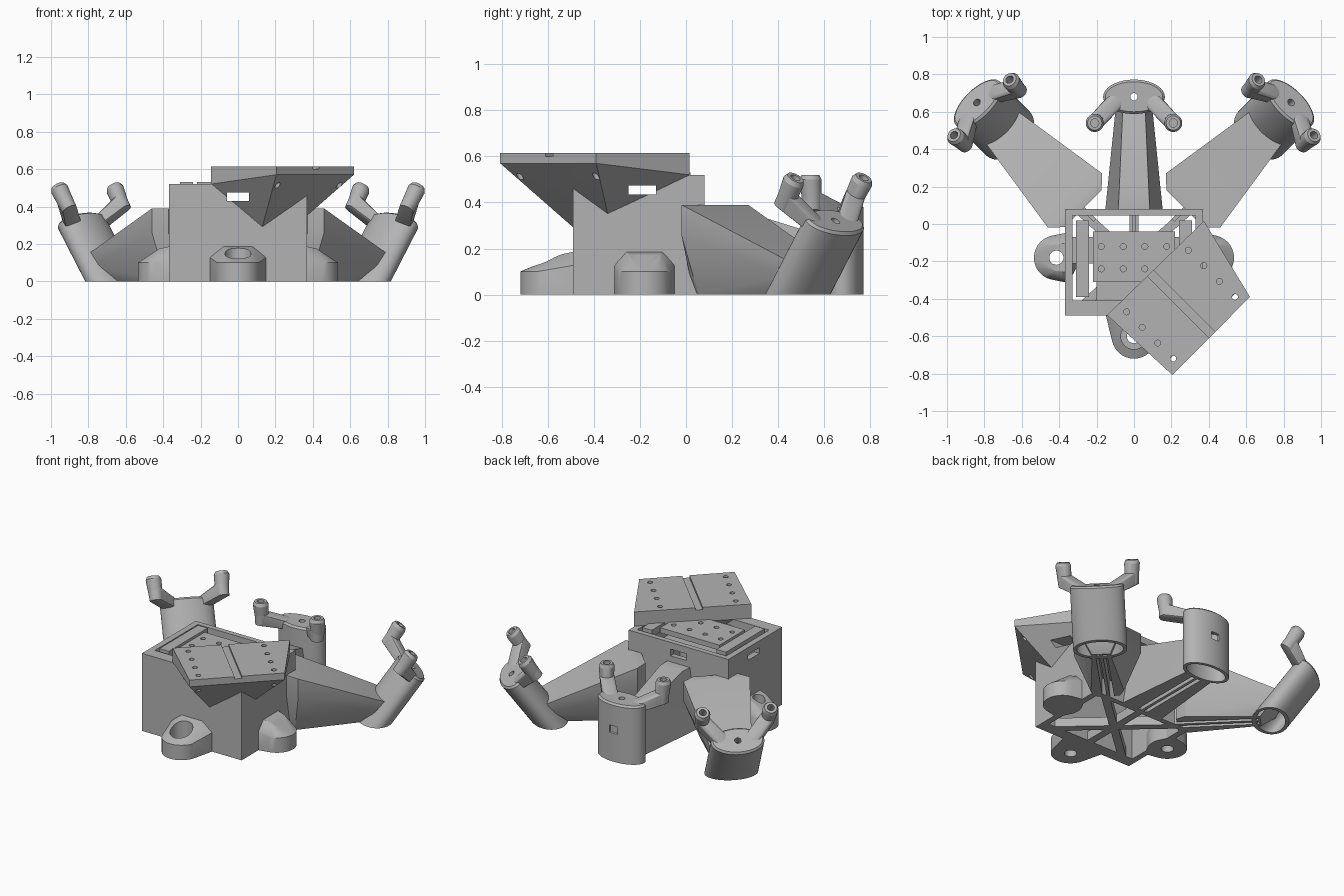
import bpy, bmesh
from math import sin, cos, pi, radians
from mathutils import Matrix, Vector

cube = bpy.data.objects.get("Cube")
if cube:
    bpy.data.objects.remove(cube)

grey = bpy.data.materials.new("plain_grey")
grey.use_nodes = True
grey.diffuse_color = (0.45, 0.45, 0.45, 1)
grey.node_tree.nodes["Principled BSDF"].inputs["Base Color"].default_value = (0.45, 0.45, 0.45, 1)
IDENT = Matrix.Identity(4)


def finish(bm, name, M=IDENT, floor=False):
    bm.transform(M)
    if floor:  # trim anything below the ground plane
        geom = bm.verts[:] + bm.edges[:] + bm.faces[:]
        cut = bmesh.ops.bisect_plane(bm, geom=geom, plane_co=(0, 0, 0), plane_no=(0, 0, -1), clear_outer=True)
        edges = [e for e in cut["geom_cut"] if isinstance(e, bmesh.types.BMEdge)]
        if edges:
            bmesh.ops.edgeloop_fill(bm, edges=edges)
    bmesh.ops.recalc_face_normals(bm, faces=bm.faces)
    me = bpy.data.meshes.new(name)
    bm.to_mesh(me)
    bm.free()
    me.materials.append(grey)
    ob = bpy.data.objects.new(name, me)
    bpy.context.collection.objects.link(ob)
    return ob


def hull(name, pts, M=IDENT, floor=False):
    bm = bmesh.new()
    for p in pts:
        bm.verts.new(p)
    bmesh.ops.convex_hull(bm, input=bm.verts)
    bmesh.ops.delete(bm, geom=[v for v in bm.verts if not v.link_faces], context="VERTS")
    bmesh.ops.dissolve_limit(bm, angle_limit=0.01, verts=bm.verts, edges=bm.edges)
    return finish(bm, name, M, floor)


def box(name, x, y, z, M=IDENT):
    return hull(name, [(a, b, c) for a in x for b in y for c in z], M)


def ring(x, y, z, rx, ry=None, n=32):
    ry = ry or rx
    return [(x + rx * cos(2 * pi * i / n), y + ry * sin(2 * pi * i / n), z) for i in range(n)]


def tube(name, x, y, z0, z1, r, M=IDENT, n=24):
    return hull(name, ring(x, y, z0, r, n=n) + ring(x, y, z1, r, n=n), M)


def carve(ob, *cutters, keep=False):
    for c in cutters:
        m = ob.modifiers.new("cut", "BOOLEAN")
        m.operation, m.solver, m.object = "DIFFERENCE", "EXACT", c
        bpy.context.view_layer.objects.active = ob
        bpy.ops.object.modifier_apply(modifier=m.name)
        if not keep:
            bpy.data.objects.remove(c)


# Hollow housing with viewing slots
housing = box("housing", (-.37, .37), (-.49, .08), (0, .52))
carve(housing, box("cavity", (-.33, .33), (-.41, .045), (-.1, .7)))
slots = [box("slot_long", (-.06, .06), (-.9, .3), (.43, .475)),
         box("slot_cross", (-.7, .7), (-.25, -.13), (.435, .473))]
carve(housing, *slots, keep=True)

# Slanted corner platform with groove and screw holes
top = [(.62, -.39), (.205, -.807), (-.144, -.487), (.374, .016)]
low = [.57, .57, .52, .52]
platform = hull("corner_platform", [(x, y, .615) for x, y in top]
                + [(x, y, z) for (x, y), z in zip(top, low)]
                + [(.13, -.488, .29), (.368, -.34, .35)])
carve(platform, *slots)
diag = Matrix.Rotation(-pi / 4, 4, "Z")
carve(platform, box("groove", (.2, .8), (-.147, -.102), (.6, .7), diag))
for start in (Vector((.29, -.14)), Vector((-.04, -.47))):
    for i in range(4):
        p = start + Vector((.0833, -.0833)) * i
        carve(platform, tube("hole", p.x, p.y, .5, .7, .016, n=12))

# Inner tray: perforated plate, side rails, cross slab and lower shelf
plate = box("tray_plate", (-.22, .22), (-.31, -.04), (.495, .53))
for x in (-.175, -.058, .058, .175):
    for y in (-.12, -.24):
        carve(plate, tube("hole", x, y, .45, .6, .016, n=12))
box("tray_slab", (-.34, .34), (-.21, -.07), (.478, .505))
box("lower_shelf", (-.2, .25), (-.42, -.12), (.395, .425))
for s in (-1, 1):
    box("tray_rail", (s * .24, s * .31), (-.39, .02), (.485, .53))

# Underside braces
for a in (-42, 42):
    M = Matrix.Translation((0, -.19, 0)) @ Matrix.Rotation(radians(a), 4, "Z")
    box("floor_brace", (-.42 + .03, .39), (-.025, .025), (0, .06), M)
box("floor_spine", (-.025, .025), (-.44, .06), (0, .06))


# Screw lugs, built pointing along local -y from the wall
def lug(name, wall, angle, reach, half):
    M = Matrix.Translation(wall) @ Matrix.Rotation(angle, 4, "Z")
    r = .12
    y = -(reach - r)
    pts = ring(0, y, 0, r) + ring(0, y, .1, r)
    for s in (-1, 1):
        pts += [(s * half, .02, 0), (s * half, .02, .13), (s * .08, .02, .19), (s * .07, -.05, .175)]
    ob = hull(name, pts, M)
    bore = tube("bore", 0, y, .06, .32, .07, M)
    carve(ob, bore, keep=True)
    carve(housing, bore)
    carve(ob, tube("hole", 0, y, -.1, .2, .038, M))


lug("front_lug", (0, -.49, 0), 0, .23, .155)
lug("left_lug", (.37, -.18, 0), pi / 2, .165, .135)
lug("right_lug", (-.37, -.18, 0), -pi / 2, .165, .135)


# Arm: stations are (y, z, half width), mirrored across the arm axis
def arm(name, M, stations, length):
    ob = hull(name, [(s * w, y, z) for y, z, w in stations for s in (-1, 1)], M)
    carve(ob, box("channel", (-.035, .035), (-.3, length), (-.1, .11), M))
    box(name + "_rib", (-.01, .01), (-.15, length), (0, .12), M)


side_arm = [(-.06, .39, .14), (-.06, .26, .14), (-.06, 0, .07), (0, .39, .205), (0, .26, .205),
            (0, 0, .10), (.56, .15, .12), (.53, .08, .11), (.45, 0, .055)]
back_arm = [(-.02, .39, .085), (-.02, 0, .155), (.08, .39, .08), (.53, .25, .06), (.52, 0, .10)]


# Oval post with two bent horns, origin at the centre of its top face
def post(name, M, window=False):
    body = hull(name, ring(0, 0, -.7, .165, .092, 48) + ring(0, 0, -.012, .165, .092, 48)
                + ring(0, 0, 0, .153, .08, 48), M, floor=True)
    carve(body, hull("hollow", ring(0, 0, -.9, .143, .072, 48) + ring(0, 0, -.06, .143, .072, 48), M))
    carve(body, tube("hole", 0, 0, -.1, .1, .02, M, 16))
    if window:
        carve(body, box("window", (-.03, .03), (.02, .2), (-.2, -.15), M))
    for s in (-1, 1):
        hull(name + "_horn_link", ring(s * .205, -.135, -.02, .04) + ring(s * .205, -.135, .05, .044)
             + ring(s * .1, -.02, -.055, .045) + ring(s * .1, -.025, -.008, .045), M)
        horn = hull(name + "_horn", ring(s * .203, -.13, -.02, .04) + ring(s * .21, -.14, .11, .048)
                    + ring(s * .21, -.14, .13, .038), M)
        carve(horn, tube("hole", s * .21, -.14, .06, .2, .022, M, 16))


arm("back_arm", Matrix.Translation((0, .08, 0)), back_arm, .51)
post("back_post", Matrix.Translation((0, .68, .39)), True)
for side, s in (("left", 1), ("right", -1)):
    turn = Matrix.Rotation(-s * pi / 4, 4, "Z")
    arm(side + "_arm", Matrix.Translation((s * .315, .125, 0)) @ turn, side_arm, .44)
    post(side + "_post", Matrix.Translation((s * .84, .65, .32)) @ turn @ Matrix.Rotation(radians(-36), 4, "X"))

# Smooth the round parts while keeping hard edges
bpy.ops.object.select_all(action="DESELECT")
for ob in bpy.context.collection.objects:
    if ob.type == "MESH":
        ob.select_set(True)
        bpy.context.view_layer.objects.active = ob
bpy.ops.object.shade_smooth_by_angle(angle=radians(25))
